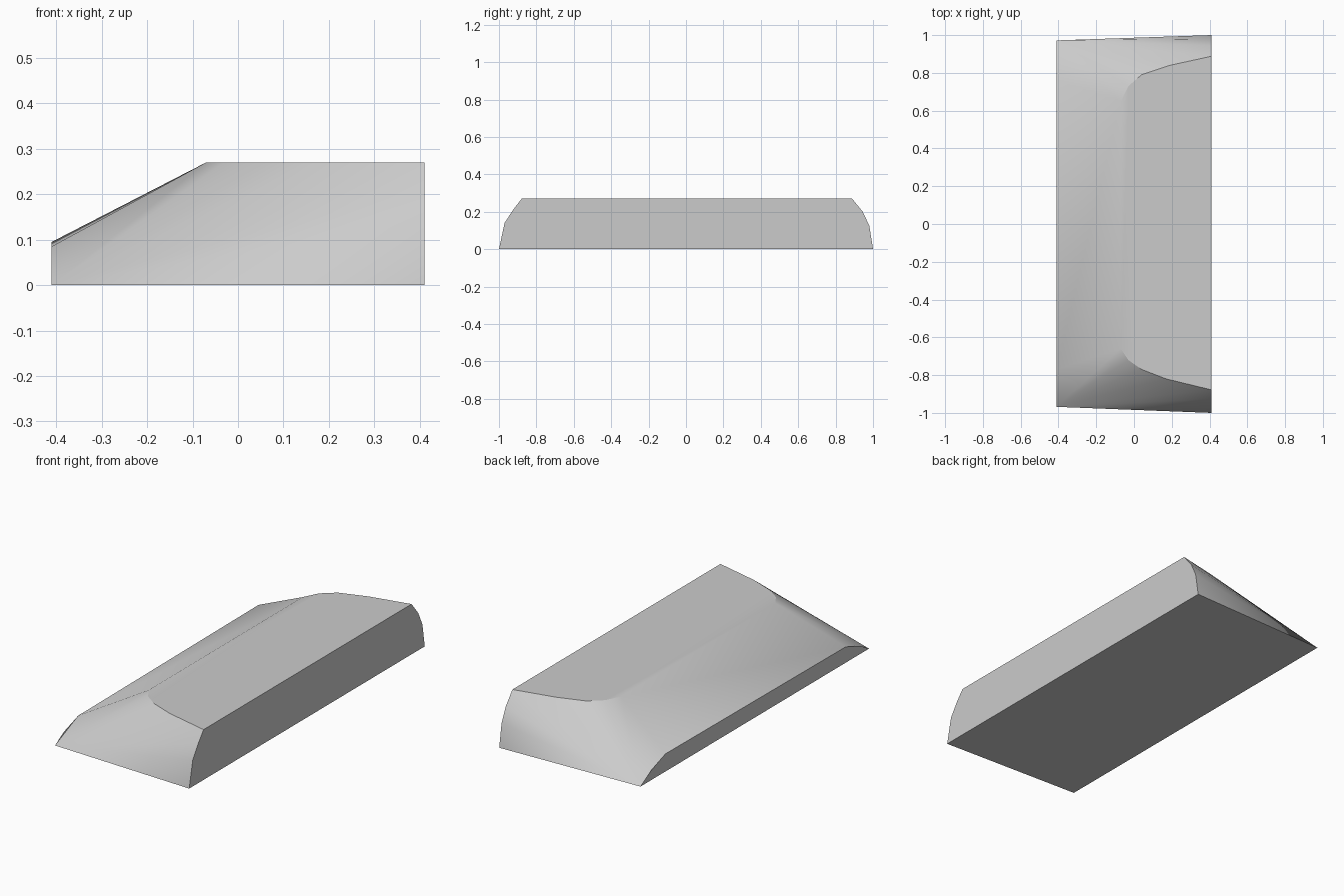
import bpy
import bmesh
import math

cube = bpy.data.objects.get("Cube")
if cube:
    bpy.data.objects.remove(cube, do_unlink=True)

grey = bpy.data.materials.new("plain grey")
grey.use_nodes = True
colour = (0.6, 0.6, 0.6, 1)
grey.diffuse_color = colour
grey.node_tree.nodes["Principled BSDF"].inputs["Base Color"].default_value = colour

X, TOP = 0.41, 0.27

# Rounded end outlines: tall side upward, along the roof edge, down to the low side
north = [(X, 1.0, 0), (X, 0.98, 0.125), (X, 0.945, 0.2), (X, 0.888, TOP),
         (0.19, 0.84, TOP), (0.04, 0.79, TOP), (-0.03, 0.73, TOP), (-0.07, 0.65, TOP),
         (-X, 0.76, 0.095), (-X, 0.88, 0.053)]
south = [(X, -1.0, 0), (X, -0.97, 0.14), (X, -0.925, 0.21), (X, -0.878, TOP),
         (0.17, -0.82, TOP), (0.04, -0.77, TOP), (-0.03, -0.72, TOP), (-0.07, -0.66, TOP),
         (-X, -0.77, 0.085), (-X, -0.89, 0.045)]

bm = bmesh.new()


def rounded_end(rim, corner):
    """Fan of facets spreading from the low bottom corner to the rim."""
    verts = [bm.verts.new(p) for p in rim]
    tip = bm.verts.new(corner)
    for a, b in zip(verts, verts[1:]):
        bm.faces.new((tip, a, b))
    return verts, tip


n, n_tip = rounded_end(north, (-X, 0.972, 0))
s, s_tip = rounded_end(south, (-X, -0.968, 0))

# Tall side, flat roof, sloping face, low side and base
bm.faces.new(n[:4] + s[:4][::-1])
bm.faces.new(n[3:8] + s[3:8][::-1])
bm.faces.new((n[7], n[8], s[8], s[7]))
bm.faces.new(n[8:] + [n_tip, s_tip] + s[8:][::-1])
bm.faces.new((n_tip, n[0], s[0], s_tip))
bmesh.ops.recalc_face_normals(bm, faces=bm.faces)

mesh = bpy.data.meshes.new("wedge_block")
bm.to_mesh(mesh)
bm.free()
mesh.materials.append(grey)
block = bpy.data.objects.new("wedge_block", mesh)
bpy.context.collection.objects.link(block)

# Soft facets, crisp outer edges
bpy.ops.object.select_all(action="DESELECT")
block.select_set(True)
bpy.context.view_layer.objects.active = block
bpy.ops.object.shade_smooth_by_angle(angle=math.radians(30))
